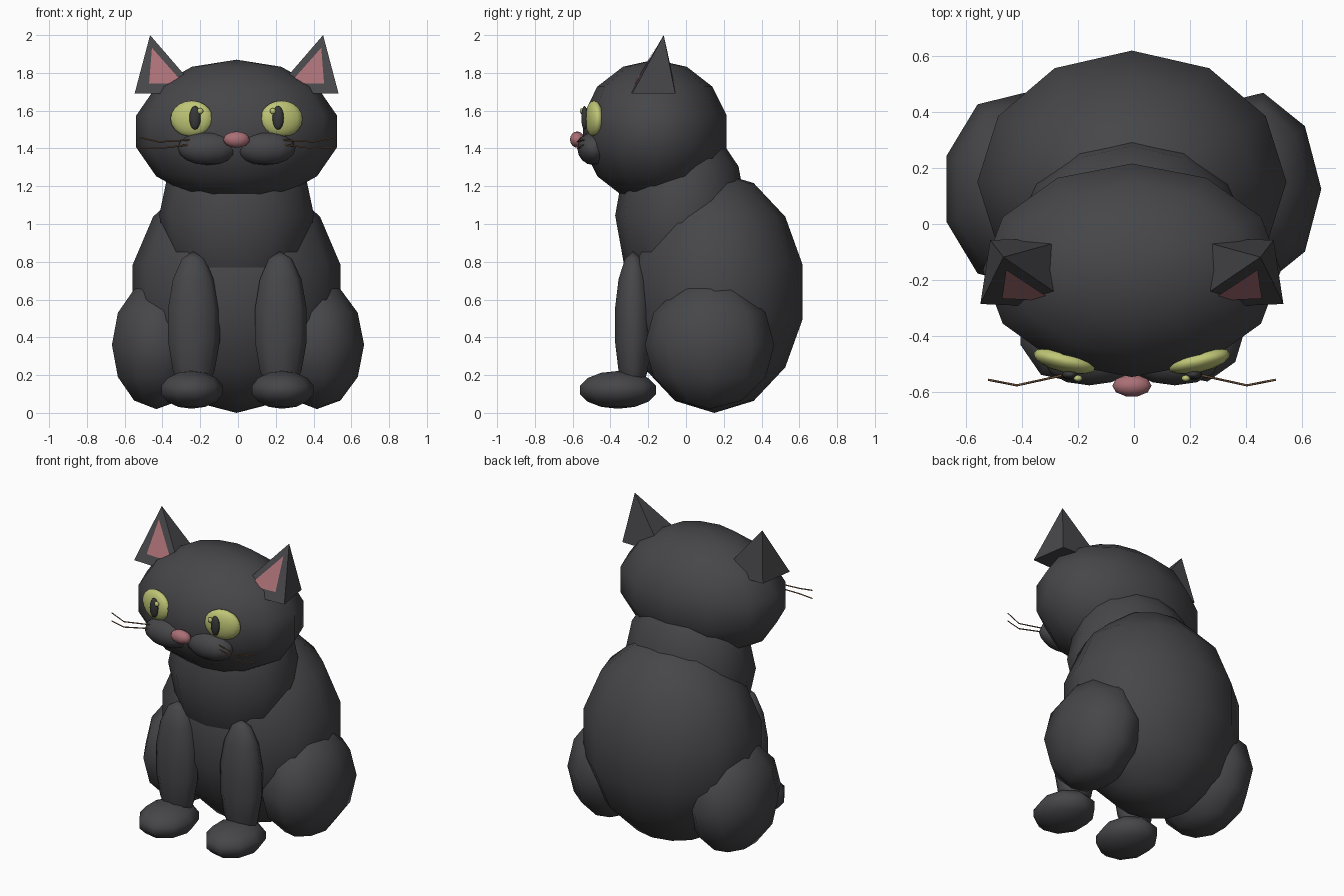
import bpy, bmesh, math
from mathutils import Vector, Matrix

cube = bpy.data.objects.get("Cube")
if cube:
    bpy.data.objects.remove(cube, do_unlink=True)

SHIFT = Vector((-0.0075, 0, 0))  # odd-sided parts are uneven, so recentre


def make_material(name, rgb):
    mat = bpy.data.materials.new(name)
    mat.use_nodes = True
    mat.diffuse_color = (*rgb, 1)
    mat.node_tree.nodes["Principled BSDF"].inputs["Base Color"].default_value = (*rgb, 1)
    return mat


fur = make_material("charcoal fur", (0.062, 0.062, 0.068))
pupil_black = make_material("pupil black", (0.04, 0.04, 0.042))
eye_green = make_material("eye yellow green", (0.52, 0.56, 0.18))
pink = make_material("soft pink", (0.40, 0.16, 0.18))
brown = make_material("whisker brown", (0.22, 0.12, 0.06))


def finish(bm, name, mat, smooth):
    mesh = bpy.data.meshes.new(name)
    for face in bm.faces:
        face.smooth = smooth
    bm.to_mesh(mesh)
    bm.free()
    mesh.materials.append(mat)
    obj = bpy.data.objects.new(name, mesh)
    obj.location = SHIFT
    bpy.context.collection.objects.link(obj)
    return obj


def ball(name, mat, centre, radii, sides=12, rings=7, turn=0):
    """Ellipsoid spun from a half circle, first corner on +x."""
    bm = bmesh.new()
    angles = [math.pi * k / rings for k in range(rings + 1)]
    arc = [bm.verts.new((math.sin(a), 0, math.cos(a))) for a in angles]
    edges = [bm.edges.new(pair) for pair in zip(arc, arc[1:])]
    bmesh.ops.spin(bm, geom=arc + edges, cent=(0, 0, 0), axis=(0, 0, 1),
                   angle=math.tau, steps=sides, use_duplicate=False)
    bmesh.ops.remove_doubles(bm, verts=bm.verts, dist=0.001)
    bmesh.ops.recalc_face_normals(bm, faces=bm.faces)
    matrix = (Matrix.Translation(centre) @ Matrix.Rotation(turn, 4, 'Z')
              @ Matrix.Diagonal((*radii, 1)))
    bm.transform(matrix)
    return finish(bm, name, mat, True)


def whisker(name, points):
    curve = bpy.data.curves.new(name, 'CURVE')
    curve.dimensions = '3D'
    curve.bevel_depth = 0.004
    curve.bevel_resolution = 0
    curve.use_fill_caps = True
    spline = curve.splines.new('POLY')
    spline.points.add(len(points) - 1)
    for p, co in zip(spline.points, points):
        p.co = (*co, 1)
    curve.materials.append(brown)
    obj = bpy.data.objects.new(name, curve)
    obj.location = SHIFT
    bpy.context.collection.objects.link(obj)


def ear(side, s):
    # Four-sided pyramid sunk into the head
    bm = bmesh.new()
    base = [(0.54, -0.285), (0.505, -0.057), (0.21, -0.05), (0.19, -0.30)]
    corners = [bm.verts.new((s * x, y, 1.69)) for x, y in base]
    tip = bm.verts.new((s * 0.458, -0.118, 2.0))
    bm.faces.new(corners)
    for a, b in zip(corners, corners[1:] + corners[:1]):
        bm.faces.new((a, b, tip))
    bmesh.ops.recalc_face_normals(bm, faces=bm.faces)
    # Pink plate lying just above the front face
    outer, inner, top = corners[0].co, corners[3].co, tip.co
    normal = (inner - outer).cross(top - outer).normalized()
    if normal.y > 0:
        normal = -normal
    plate = bmesh.new()
    verts = []
    for x, z in ((0.448, 1.93), (0.463, 1.74), (0.28, 1.74)):
        p = Vector((s * x, 0, z))
        p.y = outer.y - (normal.x * (p.x - outer.x) + normal.z * (z - outer.z)) / normal.y
        verts.append(plate.verts.new(p + normal * 0.006))
    face = plate.faces.new(verts)
    face.normal_update()
    if face.normal.dot(normal) < 0:
        face.normal_flip()
    finish(bm, side + "_ear", fur, False)
    finish(plate, side + "_inner_ear", pink, False)


# Trunk and head
ball("body", fur, (0, 0.15, 0.64), (0.565, 0.48, 0.64))
ball("neck", fur, (0, -0.025, 1.045), (0.41, 0.35, 0.52), rings=6)
ball("head", fur, (0, -0.165, 1.49), (0.545, 0.39, 0.38))
ball("nose", pink, (0, -0.576, 1.447), (0.07, 0.04, 0.043), sides=10, rings=8)

# Paired parts
for side, s in (("left", 1), ("right", -1)):
    ball(side + "_haunch", fur, (s * 0.425, 0.125, 0.36), (0.25, 0.348, 0.34), 9, 6)
    ball(side + "_front_leg", fur, (s * 0.23, -0.28, 0.465), (0.145, 0.1, 0.39), 9, 7)
    ball(side + "_paw", fur, (s * 0.24, -0.36, 0.122), (0.172, 0.21, 0.1), 9, 7)
    ball(side + "_muzzle", fur, (s * 0.152, -0.49, 1.40), (0.16, 0.085, 0.088), 12, 8)
    ball(side + "_eye", eye_green, (s * 0.238, -0.487, 1.557), (0.115, 0.042, 0.096),
         16, 10, turn=s * math.radians(13))
    ball(side + "_pupil", pupil_black, (s * 0.22, -0.537, 1.562), (0.03, 0.018, 0.063), 10, 8)
    ball(side + "_eye_glint", eye_green, (s * 0.192, -0.55, 1.598), (0.016, 0.012, 0.016), 8, 6)
    ear(side, s)
    for level, heights in (("upper", (1.445, 1.435, 1.458)), ("lower", (1.42, 1.40, 1.405))):
        path = zip((0.25, 0.41, 0.512), (-0.54, -0.575, -0.555), heights)
        whisker(f"{side}_{level}_whisker", [(s * x, y, z) for x, y, z in path])
